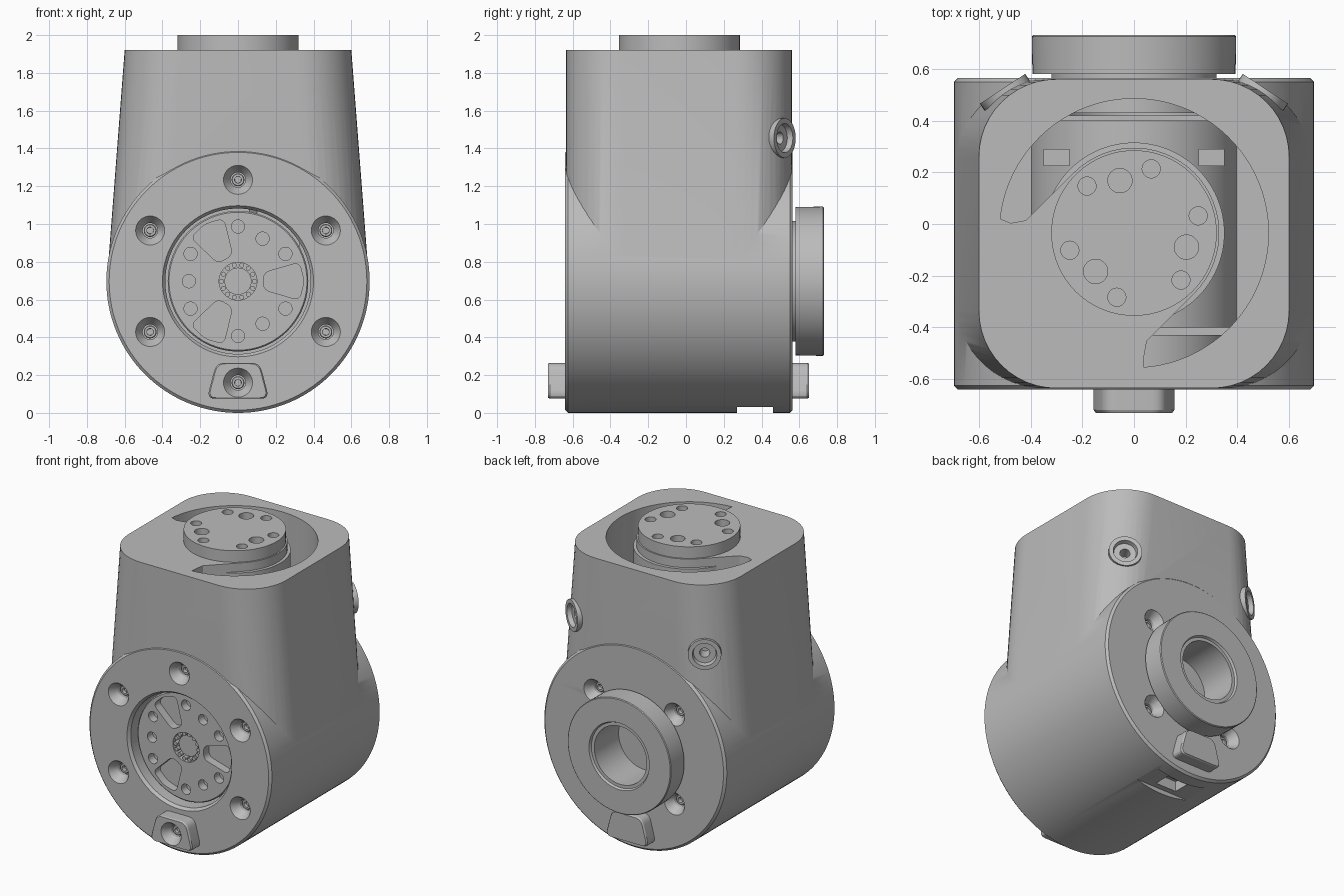
import bpy, bmesh
from math import sin, cos, radians, pi
from mathutils import Vector

if "Cube" in bpy.data.objects:
    bpy.data.objects.remove(bpy.data.objects["Cube"], do_unlink=True)

grey = bpy.data.materials.new("plain grey")
grey.use_nodes = True
grey.diffuse_color = (0.5, 0.5, 0.5, 1)
for node in grey.node_tree.nodes:
    if node.type == 'BSDF_PRINCIPLED':
        node.inputs["Base Color"].default_value = (0.5, 0.5, 0.5, 1)

AXIS_Z = 0.697          # height of the drum axis
DRUM_R = 0.697
SHAFT_Y = -0.035        # y of the vertical output
FRONT, BACK, UP = Vector((0, -1, 0)), Vector((0, 1, 0)), Vector((0, 0, 1))
HUB = Vector((0, 0, AXIS_Z))


def loft(name, rings):
    """Solid through rings of equal point count, capped at both ends."""
    bm = bmesh.new()
    loops = [[bm.verts.new(p) for p in ring] for ring in rings]
    n = len(loops[0])
    for a, b in zip(loops, loops[1:]):
        for i in range(n):
            j = (i + 1) % n
            bm.faces.new((a[i], a[j], b[j], b[i]))
    bm.faces.new(loops[0])
    bm.faces.new(loops[-1])
    bmesh.ops.recalc_face_normals(bm, faces=bm.faces)
    mesh = bpy.data.meshes.new(name)
    bm.to_mesh(mesh)
    bm.free()
    mesh.materials.append(grey)
    ob = bpy.data.objects.new(name, mesh)
    bpy.context.collection.objects.link(ob)
    return ob


def turned(name, origin, axis, profile, n=48):
    """Turned solid; the profile lists (distance along axis, radius)."""
    turn = axis.to_track_quat('Z', 'Y')
    return loft(name, [[Vector(origin) + turn @ Vector(
        (r * cos(2 * pi * i / n), r * sin(2 * pi * i / n), d))
        for i in range(n)] for d, r in profile])


def box(name, lo, hi):
    return loft(name, [[(lo[0], lo[1], z), (hi[0], lo[1], z),
                        (hi[0], hi[1], z), (lo[0], hi[1], z)]
                       for z in (lo[2], hi[2])])


def combine(target, tool, operation='DIFFERENCE'):
    mod = target.modifiers.new("combine", 'BOOLEAN')
    mod.object, mod.operation, mod.solver = tool, operation, 'EXACT'
    graph = bpy.context.evaluated_depsgraph_get()
    result = bpy.data.meshes.new_from_object(target.evaluated_get(graph))
    target.modifiers.clear()
    target.data = result
    bpy.data.objects.remove(tool, do_unlink=True)


def rounded(points, r, steps=5):
    """Polygon with softened corners."""
    out = []
    for i, p in enumerate(points):
        p = Vector(p)
        a = p + (Vector(points[i - 1]) - p).normalized() * r
        b = p + (Vector(points[(i + 1) % len(points)]) - p).normalized() * r
        for k in range(steps + 1):
            t = k / steps
            out.append(a * (1 - t) ** 2 + p * 2 * t * (1 - t) + b * t * t)
    return out


def polar(r, degrees):
    return Vector((r * cos(radians(degrees)), r * sin(radians(degrees))))


# Housing: horizontal drum with a tapering tower
body = turned("housing", HUB, FRONT, [
    (-0.565, DRUM_R - 0.015), (-0.55, DRUM_R), (0.625, DRUM_R),
    (0.64, DRUM_R - 0.015)], 128)


def tower_outline(half, z, r=0.3):
    ring = []
    for k, (sx, sy) in enumerate(((1, 1), (-1, 1), (-1, -1), (1, -1))):
        for i in range(13):
            c = polar(r, 90 * k + 7.5 * i)
            ring.append((sx * (half - r) + c.x,
                         -0.0375 + sy * (0.5975 - r) + c.y, z))
    return ring


combine(body, loft("tower", [tower_outline(0.694, 0.7),
                             tower_outline(0.6, 1.92)]), 'UNION')

# Bosses at the bottom of both drum faces
trapezoid = rounded([(-0.165, 0.075), (0.165, 0.075),
                     (0.115, 0.265), (-0.115, 0.265)], 0.045)
for side, outer in ((-1, 0.73), (1, 0.65)):
    rings = []
    for y, s in ((0.5, 1), (outer - 0.01, 1), (outer, 0.95)):
        rings.append([(p.x * s, side * y, 0.17 + (p.y - 0.17) * s)
                      for p in trapezoid])
    combine(body, loft("boss", rings), 'UNION')

# Screw lugs on the rear tower corners
for sx in (-1, 1):
    n = Vector((sx * 0.55, 0.835, 0)).normalized()
    face = Vector((sx * 0.335, 0.26, 1.455)) + n * 0.315
    combine(body, turned("lug", face, n, [(-0.17, 0.06), (-0.03, 0.105),
                                          (0, 0.105)], 32), 'UNION')
    combine(body, turned("lug_hole", face, n, [
        (0.02, 0.082), (-0.03, 0.07), (-0.031, 0.032), (-0.12, 0.03)], 32))

# Cavity in the tower top, leaving a web towards the front right corner
outline = [polar(0.52, a) for a in range(-86, 177, 4)]
web = polar(1, 225)
outline += [polar(0.33, 135) + web * t for t in (0.3, 0.26, 0)]
outline[-3] += polar(0.035, 150)
outline += [polar(0.33, a) for a in range(129, -45, -6)]
outline += [polar(0.33, -45) + web * t for t in (0, 0.26, 0.3)]
outline[-1] += polar(0.035, -60)
combine(body, loft("cavity", [[(p.x, p.y + SHAFT_Y, z) for p in outline]
                              for z in (0.8, 2.1)]))

# Bores in the two drum faces
combine(body, turned("front_bore", HUB, FRONT, [
    (0.44, 0.385), (0.62, 0.385), (0.66, 0.415)], 96))
combine(body, turned("back_bore", HUB, BACK, [(0.42, 0.3), (0.6, 0.3)], 64))

# Countersunk screws: six in front, four at the back
seats = [(FRONT, polar(0.537, 30 + 60 * k), 0.73 if k == 4 else 0.64)
         for k in range(6)]
seats += [(BACK, polar(0.435, 45 + 90 * k), 0.565) for k in range(4)]
for axis, p, depth in seats:
    seat = HUB + Vector((p.x, 0, p.y)) + axis * depth
    combine(body, turned("seat", seat, axis, [
        (-0.13, 0.04), (-0.055, 0.04), (0, 0.077), (0.02, 0.09)], 32))
    turned("screw", seat, axis, [(-0.14, 0.034), (-0.07, 0.034),
                                 (-0.065, 0.03), (-0.065, 0.018),
                                 (-0.09, 0.017)], 24)

# Notch and socket under the drum
combine(body, box("notch", (-0.3, 0.27, -0.1), (0.3, 0.46, 0.03)))
combine(body, box("socket", (-0.08, 0.31, -0.1), (0.08, 0.42, 0.1)))

# Motor inside the cavity with two clips
turned("inner_motor", HUB, BACK, [(-0.4, 0.41), (0.4, 0.41)], 64)
for sx in (-1, 1):
    box("clip", (sx * 0.3 - 0.05, 0.225, 0.9), (sx * 0.3 + 0.05, 0.29, 1.1))

# Vertical output flange with three groups of holes
top = turned("output_flange", (0, SHAFT_Y, 0), UP, [
    (0.85, 0.35), (1.86, 0.35), (1.861, 0.32), (2.0, 0.32)], 96)
for k in range(3):
    for a, r, size in ((-45, 0.257, 0.035), (-15, 0.21, 0.047),
                       (15, 0.257, 0.035)):
        p = polar(r, a + 120 * k)
        combine(top, turned("hole", (p.x, p.y + SHAFT_Y, 0), UP,
                            [(1.93, size), (2.05, size)], 32))

# Front rotor with pockets, pin holes and a ribbed centre
rotor = turned("front_rotor", HUB, FRONT, [
    (0.43, 0.372), (0.56, 0.372), (0.568, 0.365)], 96)
pocket = rounded([(0.135, -0.045), (0.325, -0.1), (0.35, 0),
                  (0.325, 0.1), (0.135, 0.045)], 0.035)
for k in range(3):
    c, s = polar(1, 120 * k)
    combine(rotor, loft("pocket", [
        [(p.x * c - p.y * s, y, AXIS_Z + p.x * s + p.y * c) for p in pocket]
        for y in (-0.51, -0.6)]))
    for a, r in ((30, 0.29), (60, 0.26), (90, 0.29)):
        p = polar(r, a + 120 * k)
        combine(rotor, turned("pin_hole", HUB + Vector((p.x, 0, p.y)), FRONT,
                              [(0.51, 0.035), (0.6, 0.035)], 32))
combine(rotor, turned("centre_hole", HUB, FRONT,
                      [(0.5, 0.1), (0.6, 0.1)], 48))
turned("centre_plug", HUB, FRONT, [(0.49, 0.072), (0.54, 0.072)], 32)
for k in range(14):
    p = polar(0.087, 360 / 14 * k)
    turned("centre_rib", HUB + Vector((p.x, 0, p.y)), FRONT,
           [(0.49, 0.013), (0.56, 0.013)], 12)

# Rear collar with a stepped bore
turned("rear_collar", HUB, BACK, [
    (0.43, 0.32), (0.58, 0.32), (0.581, 0.393), (0.725, 0.395), (0.73, 0.39),
    (0.73, 0.23), (0.715, 0.222), (0.715, 0.2), (0.45, 0.2)], 96)

# Smooth round walls, crisp edges
for ob in bpy.context.collection.objects:
    if ob.type == 'MESH' and grey.name in ob.data.materials:
        ob.data.shade_smooth()
        ob.data.set_sharp_from_angle(angle=radians(25))
